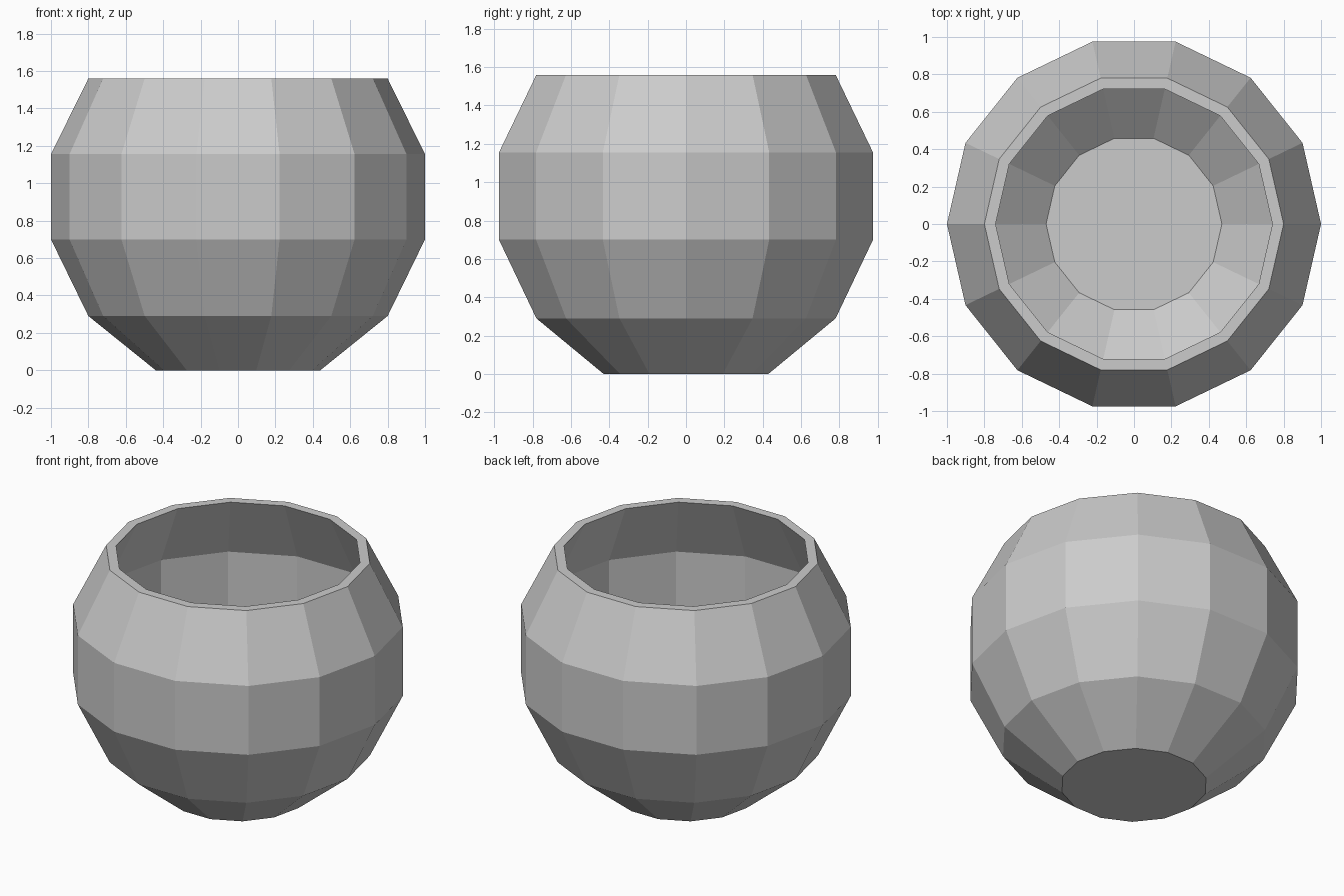
import bpy, bmesh
from math import cos, sin, tau

cube = bpy.data.objects.get("Cube")
if cube:
    bpy.data.objects.remove(cube, do_unlink=True)

SIDES = 14

# Material
grey = bpy.data.materials.new("plain grey")
grey.use_nodes = True
colour = (0.6, 0.6, 0.6, 1)
grey.diffuse_color = colour
grey.node_tree.nodes["Principled BSDF"].inputs["Base Color"].default_value = colour

# Profile (radius, height): outside from the base up, over the rim, down to the floor
profile = [(0.44, 0), (0.80, 0.29), (1, 0.70), (1, 1.155), (0.80, 1.56),
           (0.74, 1.56), (0.94, 1.14), (0.94, 0.71), (0.75, 0.32), (0.47, 0.09)]

# Faceted bowl: rings of the profile joined by flat quads, closed at base and floor
bm = bmesh.new()
rings = [[bm.verts.new((r * cos(tau * i / SIDES), r * sin(tau * i / SIDES), z))
          for i in range(SIDES)] for r, z in profile]
for low, high in zip(rings, rings[1:]):
    for i in range(SIDES):
        j = (i + 1) % SIDES
        bm.faces.new((low[i], low[j], high[j], high[i]))
bm.faces.new(rings[0][::-1])
bm.faces.new(rings[-1])
bmesh.ops.recalc_face_normals(bm, faces=bm.faces)

mesh = bpy.data.meshes.new("bowl")
bm.to_mesh(mesh)
bm.free()
mesh.materials.append(grey)
bpy.context.collection.objects.link(bpy.data.objects.new("bowl", mesh))
